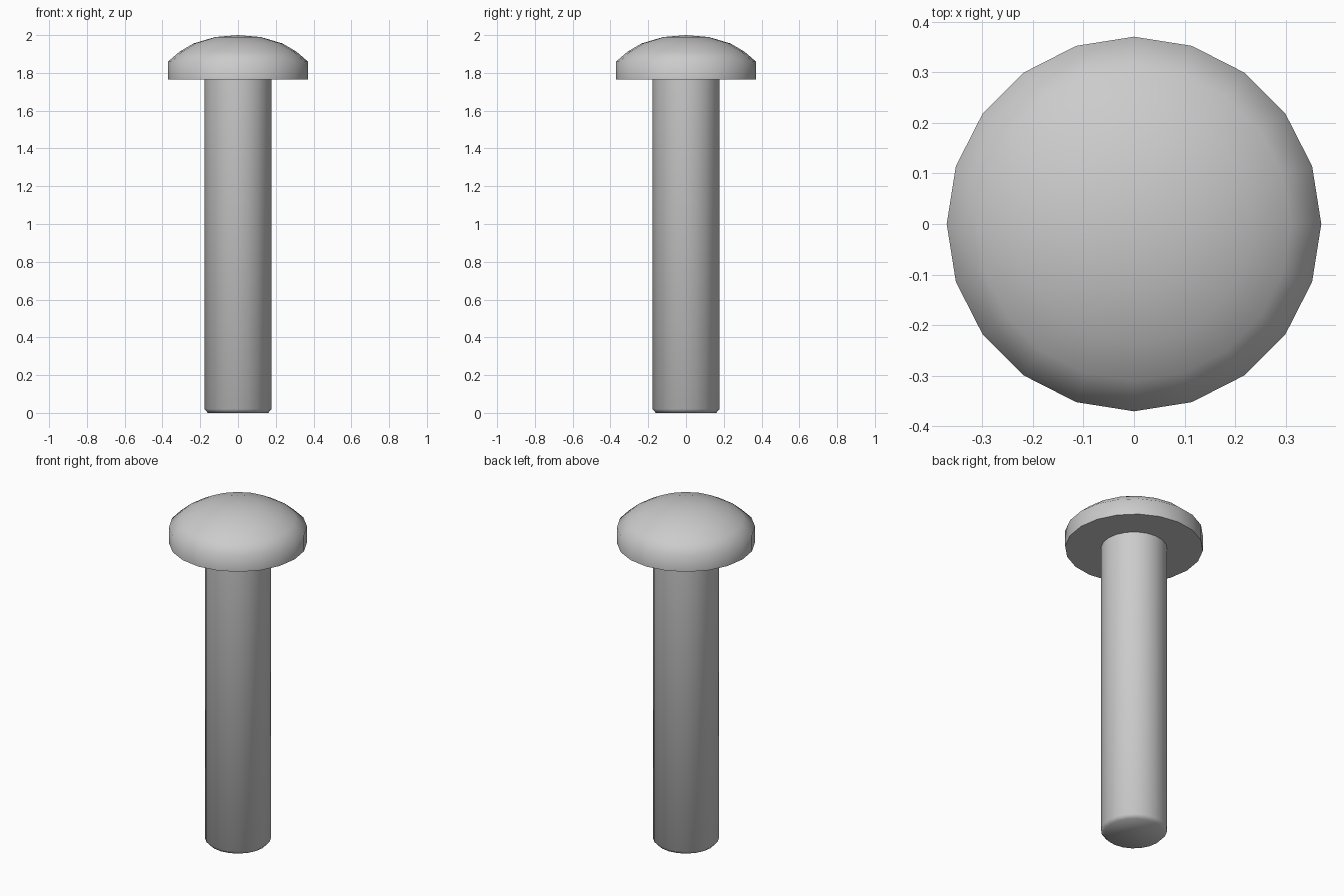
import bpy, bmesh, math

if "Cube" in bpy.data.objects:
    bpy.data.objects.remove(bpy.data.objects["Cube"])

SIDES = 20


def lathe(name, profile, angle):
    """Revolve (radius, height) points around z; zero radius closes to a pole."""
    bm = bmesh.new()
    rings = []
    for r, z in profile:
        if r == 0:
            rings.append([bm.verts.new((0, 0, z))] * SIDES)
        else:
            rings.append([bm.verts.new((r * math.cos(2 * math.pi * i / SIDES),
                                        r * math.sin(2 * math.pi * i / SIDES), z))
                          for i in range(SIDES)])
    for a, b in zip(rings, rings[1:]):
        for i in range(SIDES):
            j = (i + 1) % SIDES
            bm.faces.new(list(dict.fromkeys((a[i], a[j], b[j], b[i]))))
    # flat cap on any open end
    for ring in (rings[0], rings[-1]):
        if ring[0] is not ring[1]:
            bm.faces.new(ring)
    bmesh.ops.recalc_face_normals(bm, faces=bm.faces)
    mesh = bpy.data.meshes.new(name)
    bm.to_mesh(mesh)
    bm.free()
    obj = bpy.data.objects.new(name, mesh)
    bpy.context.collection.objects.link(obj)
    bpy.ops.object.select_all(action='DESELECT')
    obj.select_set(True)
    bpy.context.view_layer.objects.active = obj
    bpy.ops.object.shade_smooth_by_angle(angle=math.radians(angle))
    return obj


# Shank with a small chamfer at the foot
lathe("shank", [(0.16, 0), (0.178, 0.02), (0.178, 1.77)], 50)

# Domed head with a short straight rim
lathe("domed_head", [(0.37, 1.765), (0.37, 1.86), (0.31, 1.912),
                     (0.235, 1.956), (0.12, 1.99), (0, 2.0)], 60)
